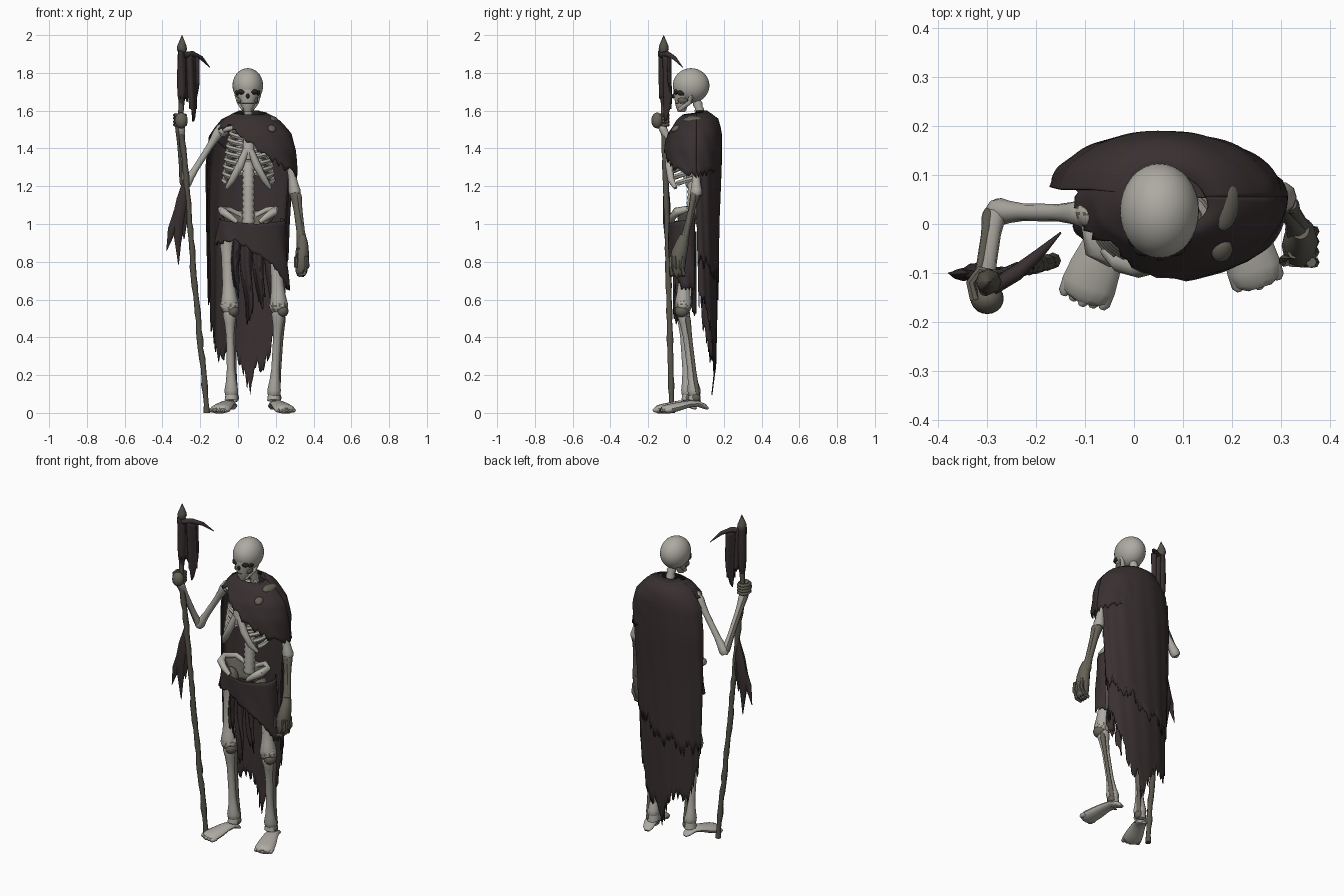
import bpy, bmesh, math, random
from mathutils import Vector

random.seed(4)


def material(name, rgb):
    m = bpy.data.materials.new(name)
    m.diffuse_color = (*rgb, 1)
    return m


BONE = material("pale bone", (0.42, 0.405, 0.36))
OLD = material("weathered bone", (0.13, 0.12, 0.095))
CLOTH = material("dark brown cloth", (0.040, 0.029, 0.030))
WOOD = material("grey wood", (0.095, 0.088, 0.068))
DARK = material("hollow dark", (0.02, 0.017, 0.016))


def finish(name, bm, mat, angle=50):
    bmesh.ops.recalc_face_normals(bm, faces=bm.faces)
    me = bpy.data.meshes.new(name)
    bm.to_mesh(me)
    bm.free()
    ob = bpy.data.objects.new(name, me)
    bpy.context.collection.objects.link(ob)
    me.materials.append(mat)
    bpy.ops.object.select_all(action='DESELECT')
    ob.select_set(True)
    bpy.context.view_layer.objects.active = ob
    bpy.ops.object.shade_smooth_by_angle(angle=math.radians(angle))
    return ob


def weather(ob, amount):
    """Mottle some faces with the darker bone colour."""
    ob.data.materials.append(OLD)
    for f in ob.data.polygons:
        f.material_index = int(random.random() < amount)


def lerp(table, x):
    """Read a table of (key, values...) rows at x."""
    if x <= table[0][0]:
        return table[0][1:]
    for a, b in zip(table, table[1:]):
        if x <= b[0]:
            t = (x - a[0]) / (b[0] - a[0])
            return [p + (q - p) * t for p, q in zip(a[1:], b[1:])]
    return table[-1][1:]


def tube(name, pts, mat, sides=10, flat=1.0, up=(0, 0, 1)):
    """Sweep an oval along points (x, y, z, radius)."""
    bm = bmesh.new()
    P = [Vector(p[:3]) for p in pts]
    rings = []
    for i, p in enumerate(P):
        d = (P[min(i + 1, len(P) - 1)] - P[max(i - 1, 0)]).normalized()
        ref = Vector(up) if abs(d.dot(Vector(up))) < 0.95 else Vector((0, 1, 0))
        s = d.cross(ref).normalized()
        n = s.cross(d)
        r = pts[i][3]
        rings.append([bm.verts.new(p + s * r * math.cos(k * math.tau / sides)
                                   + n * r * flat * math.sin(k * math.tau / sides)) for k in range(sides)])
    for a, b in zip(rings, rings[1:]):
        for k in range(sides):
            bm.faces.new((a[k], a[(k + 1) % sides], b[(k + 1) % sides], b[k]))
    bm.faces.new(rings[0])
    bm.faces.new(rings[-1])
    return finish(name, bm, mat)


def bone(name, p, q, r, end, mat):
    """Long bone with a thin shaft and knobbed ends."""
    p, q = Vector(p), Vector(q)
    prof = ((-0.03, .4), (0, .9), (.05, 1), (.15, .45), (.3, 0), (.7, 0), (.85, .45), (.95, 1), (1, .9), (1.03, .4))
    return tube(name, [(*p.lerp(q, t), r + (end - r) * k) for t, k in prof], mat)


def ball(name, c, radii, mat, rot=(0, 0, 0), seg=20):
    bm = bmesh.new()
    bmesh.ops.create_uvsphere(bm, u_segments=seg, v_segments=seg // 2 + 2, radius=1)
    ob = finish(name, bm, mat)
    ob.location, ob.scale, ob.rotation_euler = c, radii, rot
    return ob


def sheet(name, f, hem, top, nu=60, nv=16, rag=0.06, thick=0.006, mat=CLOTH):
    """Ragged sheet: f(u, z, v) gives x, y; hem(u) and top(u) give heights."""
    bm = bmesh.new()
    cols = []
    for i in range(nu + 1):
        u = i / nu
        jag = random.uniform(-.2, 1) * rag
        col = []
        for j in range(nv + 1):
            v = j / nv
            z = top(u) + (hem(u) - top(u)) * v - jag * v ** 5
            col.append(bm.verts.new((*f(u, z, v), z)))
        cols.append(col)
    for a, b in zip(cols, cols[1:]):
        for j in range(nv):
            bm.faces.new((a[j], b[j], b[j + 1], a[j + 1]))
    ob = finish(name, bm, mat, 60)
    mod = ob.modifiers.new("thickness", 'SOLIDIFY')
    mod.thickness = thick
    mod.offset = 0
    return ob


# Skull
ball("cranium", (.052, .027, 1.733), (.081, .097, .092), BONE, seg=32)
tube("face", [(.052, .0, 1.735, .066), (.052, -.012, 1.70, .064), (.052, -.018, 1.67, .052),
              (.052, -.022, 1.64, .040), (.052, -.024, 1.615, .032), (.052, -.024, 1.592, .020)], BONE, 16, .9, (0, 1, 0))
ball("nose_hole", (.052, -.067, 1.677), (.009, .008, .013), DARK)
ball("mouth_line", (.052, -.024, 1.640), (.039, .036, .003), DARK)
for s in (-1, 1):
    ball("eye_socket", (.052 + s * .031, -.050, 1.700), (.022, .016, .015), DARK)
    ball("temple_hollow", (.052 + s * .054, -.022, 1.695), (.012, .024, .016), DARK)
    ball("cheek_hollow", (.052 + s * .042, -.018, 1.655), (.013, .026, .018), OLD)
    tube("jaw_side", [(.052 + s * .058, .028, 1.685, .013), (.052 + s * .046, .02, 1.645, .013),
                      (.052 + s * .02, -.035, 1.606, .012)], BONE, 8)

# Spine and neck
n = 44
spine = [(1.0, .03), (1.2, .04), (1.4, .09), (1.55, .085), (1.68, .05)]
tube("spine", [(.055, lerp(spine, 1 + .68 * i / n)[0], 1 + .68 * i / n,
                (.035 if i < 22 else .027) * (1 if i % 2 else .8)) for i in range(n + 1)], BONE)

# Rib cage, mirrored about the spine
tube("sternum", [(.055, -.05, 1.51, .03), (.055, -.07, 1.45, .026), (.055, -.085, 1.39, .03),
                 (.055, -.088, 1.34, .012)], BONE, 8, .5, (0, 1, 0))
for s in (-1, 1):
    for i in range(9):
        t = i / 8
        a, b = .07 + .062 * math.sqrt(t), .075 + .022 * t
        end = 175 - max(0, i - 4) * 13
        pts = []
        for k in range(15):
            w = k / 14
            ph = math.radians(8 + (end - 8) * w)
            pts.append((.055 + s * a * math.sin(ph), .008 + b * math.cos(ph) * (.75 + .25 * t),
                        1.545 - .27 * t - .06 * w, .0125))
        tube("rib", pts, BONE, 6, 1.15)
    tube("rib_arch", [(.055 + s * .012, -.083, 1.39, .018), (.055 + s * .045, -.088, 1.31, .022),
                      (.055 + s * .085, -.08, 1.235, .019), (.055 + s * .115, -.055, 1.19, .010)], BONE, 8)
    tube("collar_bone", [(.055 + s * .02, -.045, 1.505, .013), (.055 + s * .08, -.035, 1.51, .012),
                         (.055 + s * .15, .02, 1.495, .017)], BONE, 8)
    # Hip rim, ending in forward points
    tube("hip_rim", [(.055 + s * .03, .055, 1.04, .014), (.055 + s * .10, .045, 1.075, .016),
                     (.055 + s * .148, .0, 1.078, .017), (.055 + s * .135, -.05, 1.065, .023),
                     (.055 + s * .10, -.07, 1.04, .019), (.055 + s * .06, -.075, 1.01, .012)], BONE, 9)
    ball("hip_socket", (.055 + s * .1, -.005, .96), (.045, .04, .06), OLD)


def bowl(u, z, v):
    ph = math.radians(-40 + 260 * u)
    return .055 + (.148 - .07 * v) * math.cos(ph), -.005 + (.062 - .025 * v) * math.sin(ph)


sheet("hip_bowl", bowl, lambda u: .95, lambda u: 1.07, 24, 6, 0, .012, OLD)

# Raised arm and grasping hand
shoulder, elbow, wrist = (-.10, .022, 1.49), (-.28, .025, 1.205), (-.302, -.125, 1.51)
weather(ball("raised_shoulder", (-.085, .024, 1.495), (.036, .034, .036), BONE, seg=28), .3)
bone("raised_upper_arm", shoulder, elbow, .018, .028, BONE)
bone("raised_forearm", elbow, wrist, .015, .022, BONE)
bone("raised_forearm_thin", (-.295, .02, 1.22), (-.318, -.128, 1.51), .011, .015, OLD)
ball("raised_palm", (-.300, -.152, 1.548), (.034, .032, .042), OLD)
for k in range(4):
    z = 1.525 + k * .017
    tube("raised_finger", [(-.325, -.155, z, .011), (-.334, -.12, z, .010), (-.315, -.095, z, .010),
                           (-.285, -.1, z, .009), (-.276, -.13, z, .007)], OLD, 7)

# Lowered arm and hand
bone("lowered_upper_arm", (.25, .05, 1.47), (.302, .055, 1.16), .021, .032, BONE)
bone("lowered_forearm", (.302, .05, 1.16), (.338, -.015, .89), .019, .028, OLD)
bone("lowered_forearm_thin", (.320, .04, 1.15), (.350, -.01, .89), .012, .017, OLD)
tube("lowered_palm", [(.340, -.01, .94, .022), (.342, -.02, .90, .034), (.340, -.035, .85, .042),
                      (.338, -.045, .79, .043), (.335, -.045, .745, .036), (.33, -.045, .722, .02)], OLD, 12, .85, (1, 0, 0))
for k in range(4):
    y = -.078 + k * .021
    tube("lowered_finger", [(.362, y, .83, .011), (.367, y, .775, .012), (.35, y, .735, .012),
                            (.318, y, .728, .010)], OLD, 7)
tube("lowered_thumb", [(.325, -.06, .87, .012), (.308, -.075, .82, .013), (.305, -.075, .77, .009)], OLD, 7)

# Legs and feet: hip, knee, ankle, heel, toe
legs = (((-.06, .0, .95), (-.045, -.02, .57), (-.035, .01, .1), (-.03, .045), (-.092, -.125)),
        ((.195, .0, .95), (.215, -.015, .57), (.19, .045, .1), (.185, .108), (.245, -.09)))
for hip, knee, ankle, heel, toe in legs:
    bone("thigh_bone", hip, knee, .033, .046, BONE)
    weather(ball("knee_joint", knee, (.050, .044, .052), BONE, seg=32), .35)
    ball("knee_side", (knee[0] + .018, knee[1] - .006, knee[2] - .03), (.034, .038, .035), OLD)
    bone("shin_bone", (knee[0], knee[1], .54), ankle, .021, .036, BONE)
    bone("calf_bone", (knee[0] + .022, knee[1] + .025, .5), (ankle[0] + .02, ankle[1] + .015, .1), .010, .015, OLD)
    h, t = Vector((*heel, 0)), Vector((*toe, 0))
    rows = ((-.04, .022, .014), (.05, .034, .03), (.25, .05, .036), (.5, .046, .042), (.78, .032, .052),
            (1, .022, .056), (1.13, .017, .05), (1.19, .014, .03))
    tube("foot", [(*(h.lerp(t, k) + Vector((0, 0, z))), r) for k, z, r in rows], BONE, 14, .45)
    tube("ankle", [(*ankle, .031), (ankle[0], ankle[1], .065, .036), (ankle[0], ankle[1] - .01, .04, .032)], BONE)
    ball("ankle_side", (ankle[0] + .02, ankle[1] + .008, .08), (.02, .024, .024), OLD)
    d = (t - h).normalized()
    side = Vector((d.y, -d.x, 0))
    for k in range(-2, 3):
        a = t + side * k * .021
        b = a + d * (.036 - .004 * abs(k))
        tube("toe", [(a.x, a.y, .018, .014), (b.x, b.y, .014, .013), (*(b + d * .009)[:2], .012, .006)], BONE, 8)

# Cloak body profile: height, centre x, half width, centre y, back depth
BODY = [(.1, .055, .19, .09, .05), (.25, .05, .195, .095, .065), (.6, .05, .205, .08, .088), (1.0, .05, .218, .075, .098),
        (1.3, .058, .228, .075, .112), (1.47, .06, .21, .07, .118), (1.55, .06, .15, .07, .104),
        (1.585, .06, .09, .07, .072), (1.6, .058, .045, .06, .045)]


def sweep(u):
    return math.radians(-12 + 192 * u)


def cloak(scale):
    def f(u, z, v):
        cx, a, cy, b = lerp(BODY, z)
        s = math.sin(sweep(u))
        s = math.copysign(abs(s) ** 1.12, s)
        w = scale + .014 * math.sin(u * 44 + z * 5) * min(1, v * 2)
        return cx + a * w * math.cos(sweep(u)), cy + b * w * s
    return f


def across(u):
    return .055 + .215 * math.cos(sweep(u))


LONG = [(-.16, .5), (-.12, .30), (-.06, .33), (-.01, .32), (.03, .25), (.065, .16), (.10, .25), (.15, .29),
        (.19, .36), (.23, .5), (.27, .64)]
sheet("cloak_lining", cloak(.95), lambda u: lerp(LONG, across(u))[0], lambda u: 1.56, 72, 24, .08)
sheet("cloak", cloak(1.0), lambda u: lerp([(-.16, .62), (.05, .68), (.27, .84)], across(u))[0],
      lambda u: 1.598, 64, 22, .08)

# Shoulder mantle: height, half width, front depth, back depth
CAPE = [(1.2, .235, .155, .135), (1.4, .23, .155, .137), (1.48, .21, .138, .136), (1.55, .15, .10, .112),
        (1.585, .09, .062, .078), (1.6, .045, .04, .045)]
EDGE = [(0, 1.27), (60, 1.31), (120, 1.38), (170, 1.5), (205, 1.525), (235, 1.52), (255, 1.49), (270, 1.44),
        (290, 1.37), (320, 1.3), (360, 1.27)]


def mantle(u, z, v):
    a, bf, bb = lerp(CAPE, z)
    s, c = math.sin(u * math.tau), math.cos(u * math.tau)
    w = 1 + .015 * math.sin(u * 63 + z * 30) * v + .10 * v * math.cos(u * math.tau - 5.2)
    return .066 + a * w * c, .055 + (bb if s > 0 else bf) * w * s


sheet("mantle", mantle, lambda u: lerp(EDGE, u * 360)[0], lambda u: 1.588 + .01 * math.sin(u * math.tau), 80, 14, .035)
ball("mantle_patch", (.19, .035, 1.552), (.026, .05, .016), OLD, (0, .5, -.2))
ball("mantle_patch", (.18, -.055, 1.505), (.022, .026, .014), OLD, (.6, .4, 0))


# Waist wrap with a slanted hem, and hanging strips
def wrap(u, z, v):
    ph = math.radians(165 + 225 * u)
    w = 1 + .03 * math.sin(u * 30 + z * 20) * v
    return .075 + (.172 + .02 * v) * w * math.cos(ph), .0 + .09 * w * math.sin(ph)


sheet("waist_wrap", wrap, lambda u: lerp([(0, .9), (.35, .92), (.5, .85), (.65, .77), (.8, .67), (1, .66)], u)[0],
      lambda u: 1.0 + .03 * abs(2 * u - 1), 50, 12, .02)
for x, w, y, low in ((-.005, .05, -.045, .64), (.05, .07, -.055, .5), (.115, .07, -.04, .58), (.19, .09, .04, .52)):
    sheet("hanging_strip", lambda u, z, v: (x + w * (u - .5) * (1 - .4 * v) + .01 * math.sin(z * 14),
                                            y + .012 * math.sin(u * 7 + z * 8)),
          lambda u: low + .08 * abs(2 * u - 1), lambda u: .96, 10, 14, .05)

# Gnarled staff with spear tip
STAFF = [(0, -.165, -.075), (.2, -.182, -.08), (.6, -.222, -.09), (1.0, -.256, -.1), (1.25, -.275, -.108),
         (1.5, -.302, -.117), (1.7, -.298, -.118), (1.93, -.297, -.118)]
tube("staff", [(lerp(STAFF, z)[0] + random.uniform(-.003, .003), lerp(STAFF, z)[1], z, random.uniform(.013, .018))
               for z in [i * 1.93 / 40 for i in range(41)]], WOOD, 8)
tube("spear_tip", [(-.297, -.118, 1.9, .016), (-.297, -.118, 1.925, .027), (-.297, -.118, 1.945, .024),
                   (-.296, -.118, 2.0, .001)], WOOD, 8)

# Torn banner, hook and cloth knotted on the staff
sheet("banner", lambda u, z, v: (-.312 + .106 * u, -.135 + .05 * u + .012 * math.sin(u * 14 + z * 5)),
      lambda u: lerp([(0, 1.68), (.35, 1.70), (.5, 1.66), (.7, 1.56), (.85, 1.62), (1, 1.78)], u)[0],
      lambda u: 1.92 - .04 * u, 22, 12, .04, .01)
tube("banner_wrap", [(-.298, -.118, z, r) for z, r in ((1.62, .012), (1.68, .022), (1.75, .025), (1.85, .023), (1.92, .02))],
     CLOTH, 9)
tube("banner_hook", [(-.29, -.13, 1.895, .016), (-.24, -.1, 1.9, .016), (-.195, -.062, 1.88, .011),
                     (-.15, -.018, 1.83, .002)], CLOTH, 8)
tube("staff_rag", [(-.275, -.105, 1.24, .014), (-.295, -.103, 1.13, .032), (-.318, -.1, 1.01, .036),
                   (-.318, -.1, .9, .017), (-.315, -.1, .785, .002)], CLOTH, 9, .6, (0, 1, 0))
tube("staff_rag_tail", [(-.315, -.1, 1.07, .024), (-.35, -.103, .97, .022), (-.362, -.103, .92, .013),
                        (-.378, -.1, .86, .002)], CLOTH, 8, .6, (0, 1, 0))
tube("staff_rag_tail", [(-.27, -.1, 1.1, .022), (-.29, -.1, .99, .017), (-.285, -.1, .92, .002)], CLOTH, 8, .6, (0, 1, 0))
